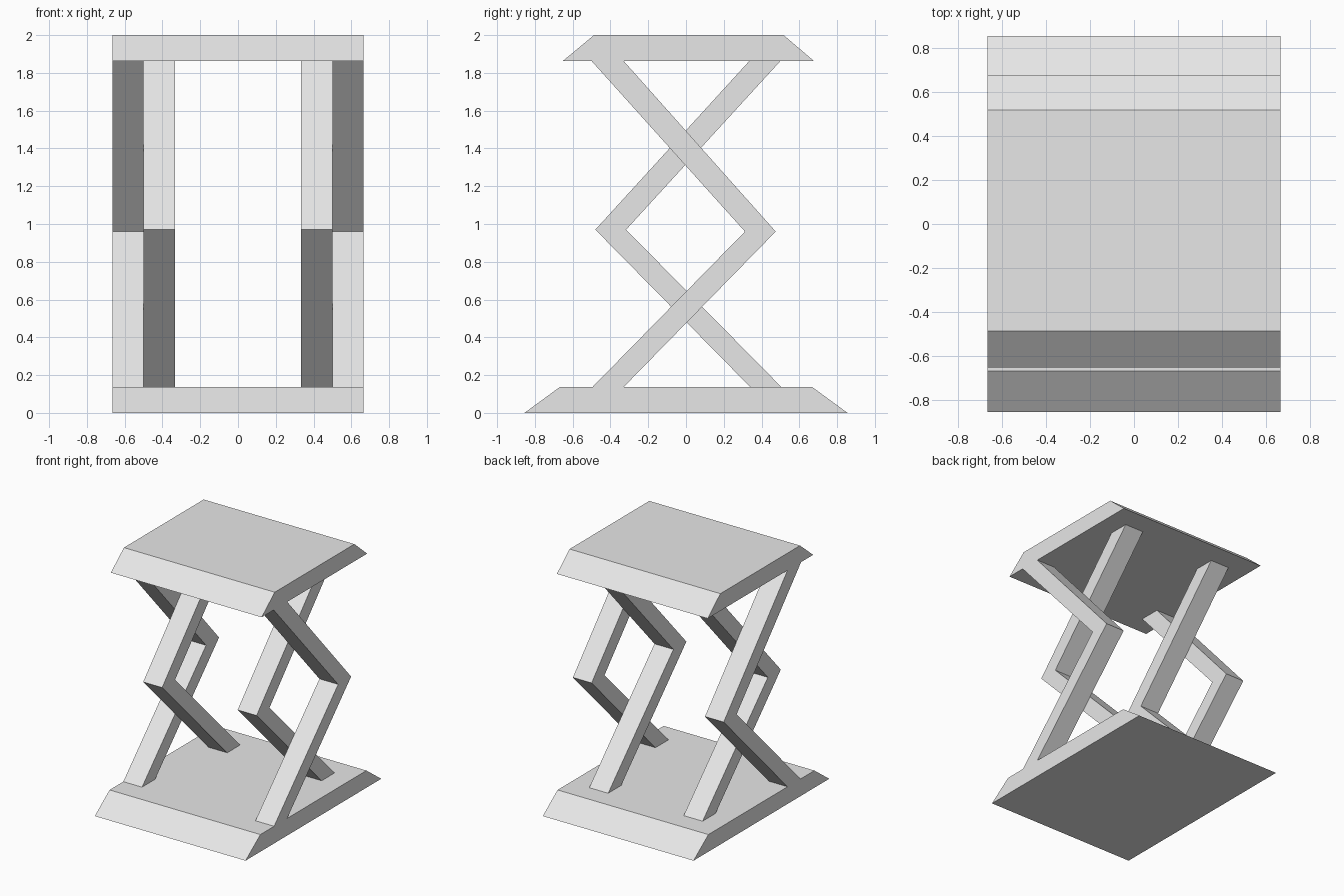
import bpy
import bmesh

cube = bpy.data.objects.get("Cube")
if cube:
    bpy.data.objects.remove(cube, do_unlink=True)

grey = bpy.data.materials.new("plain grey")
grey.use_nodes = True
colour = (0.8, 0.8, 0.8, 1)
grey.diffuse_color = colour
grey.node_tree.nodes["Principled BSDF"].inputs["Base Color"].default_value = colour


def extrude_profile(name, profile, x0, x1):
    """Extrude a (y, z) outline along x into a flat-shaded solid."""
    bm = bmesh.new()
    face = bm.faces.new([bm.verts.new((x0, y, z)) for y, z in profile])
    result = bmesh.ops.extrude_face_region(bm, geom=[face])
    verts = [v for v in result["geom"] if isinstance(v, bmesh.types.BMVert)]
    bmesh.ops.translate(bm, verts=verts, vec=(x1 - x0, 0, 0))
    bmesh.ops.recalc_face_normals(bm, faces=bm.faces)
    mesh = bpy.data.meshes.new(name)
    bm.to_mesh(mesh)
    bm.free()
    mesh.materials.append(grey)
    obj = bpy.data.objects.new(name, mesh)
    bpy.context.scene.collection.objects.link(obj)


HALF_WIDTH, INNER, MIDDLE = 0.665, 0.333, 0.5
LOW, HIGH = 0.137, 1.863

# Bevelled base and top plates
extrude_profile("base_plate", [(-0.855, 0), (0.855, 0), (0.668, LOW), (-0.668, LOW)],
                -HALF_WIDTH, HALF_WIDTH)
extrude_profile("top_plate", [(-0.652, HIGH), (0.677, HIGH), (0.517, 2), (-0.487, 2)],
                -HALF_WIDTH, HALF_WIDTH)

# Bent scissor arms: the outer pair points back, the inner pair points forward
outer = [(-0.495, LOW), (-0.33, LOW), (0.475, 0.96),
         (-0.33, HIGH), (-0.5, HIGH), (0.312, 0.96)]
inner = [(0.505, LOW), (0.34, LOW), (-0.48, 0.97),
         (0.335, HIGH), (0.5, HIGH), (-0.317, 0.97)]
for side, s in (("left", 1), ("right", -1)):
    extrude_profile("outer_arm_" + side, outer, s * MIDDLE, s * HALF_WIDTH)
    extrude_profile("inner_arm_" + side, inner, s * INNER, s * MIDDLE)
